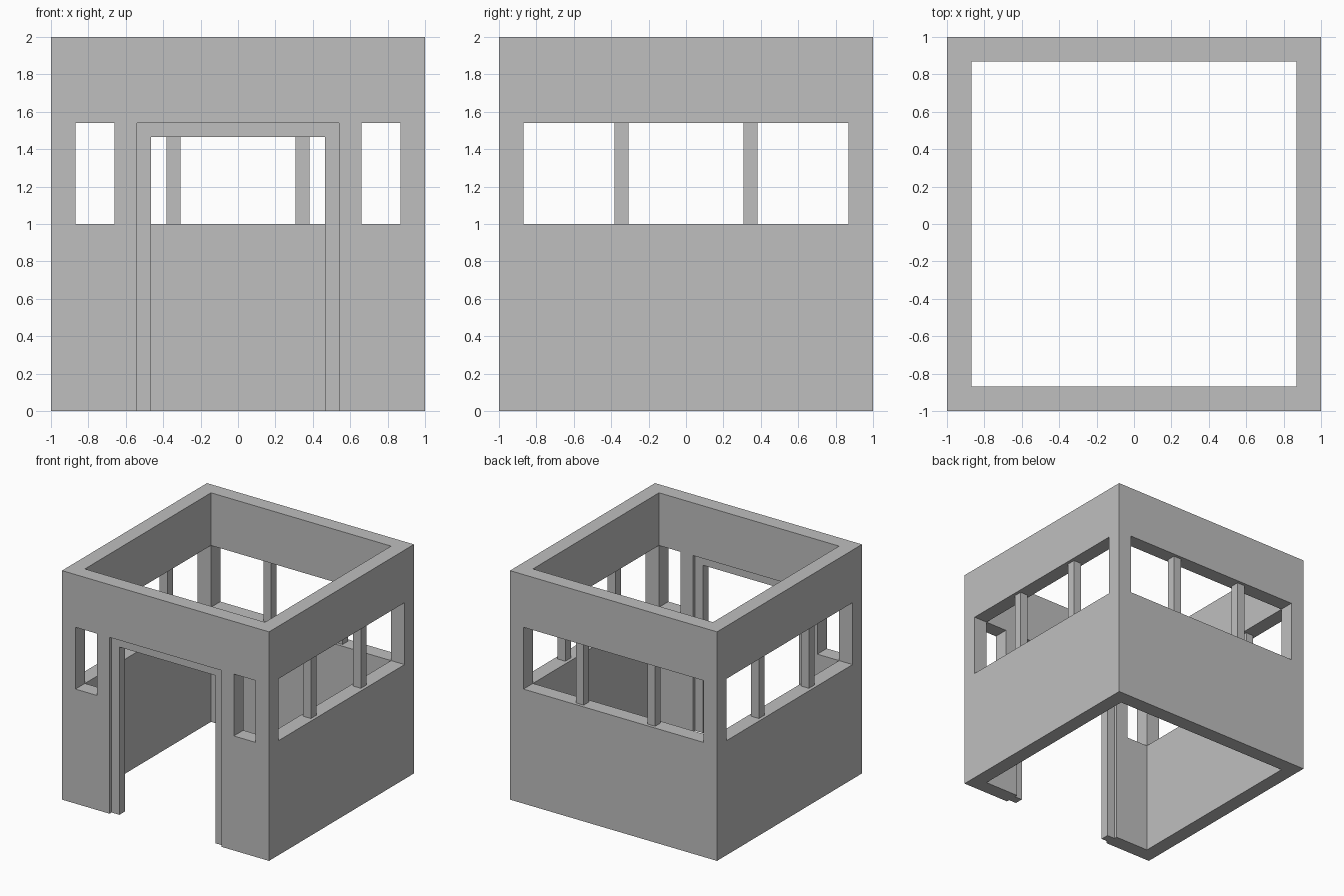
import bpy
import bmesh
from mathutils import Vector

cube = bpy.data.objects.get("Cube")
if cube:
    bpy.data.objects.remove(cube, do_unlink=True)

OUT = 1.0          # outer wall face
INN = 0.87         # inner wall face
SILL, HEAD, TOP = 1.0, 1.54, 2.0
DOOR = 0.54        # half width of the door opening
BAR = 0.075        # section of mullions and door frame
MID = (OUT + INN) / 2

grey = bpy.data.materials.new("plain_grey")
grey.use_nodes = True
grey.diffuse_color = (0.52, 0.52, 0.52, 1)
grey.node_tree.nodes["Principled BSDF"].inputs["Base Color"].default_value = grey.diffuse_color


def finish(name, bm):
    """Turn a bmesh into a named grey object."""
    bmesh.ops.recalc_face_normals(bm, faces=bm.faces)
    mesh = bpy.data.meshes.new(name)
    bm.to_mesh(mesh)
    bm.free()
    mesh.materials.append(grey)
    obj = bpy.data.objects.new(name, mesh)
    bpy.context.scene.collection.objects.link(obj)
    return obj


def prism(name, outline, direction):
    """Extrude a flat outline along a direction."""
    bm = bmesh.new()
    face = bm.faces.new([bm.verts.new(p) for p in outline])
    result = bmesh.ops.extrude_face_region(bm, geom=[face], use_keep_orig=True)
    verts = [g for g in result["geom"] if isinstance(g, bmesh.types.BMVert)]
    bmesh.ops.translate(bm, verts=verts, vec=Vector(direction))
    return finish(name, bm)


def post(name, x0, x1, y0, y1):
    """Upright between sill and head."""
    outline = [(x0, y0, SILL), (x1, y0, SILL), (x1, y1, SILL), (x0, y1, SILL)]
    return prism(name, outline, (0, 0, HEAD - SILL))


def square(half, z):
    return [(-half, -half, z), (half, -half, z), (half, half, z), (-half, half, z)]


# Lower wall: a U-shaped plan, open at the doorway
right_half = [(DOOR, -INN), (DOOR, -OUT), (OUT, -OUT), (OUT, OUT)]
left_half = [(-x, y) for x, y in reversed(right_half)]
inner = [(-DOOR, -INN), (-INN, -INN), (-INN, INN), (INN, INN), (INN, -INN)]
plan = right_half + left_half + inner[1:]
prism("lower_wall", [(x, y, 0) for x, y in plan], (0, 0, SILL))

# Upper band: a square ring
bm = bmesh.new()
loops = [[bm.verts.new(p) for p in square(h, z)]
         for h, z in ((OUT, HEAD), (OUT, TOP), (INN, TOP), (INN, HEAD))]
for a, b in zip(loops, loops[1:] + loops[:1]):
    for i in range(4):
        j = (i + 1) % 4
        bm.faces.new((a[i], a[j], b[j], b[i]))
finish("upper_band", bm)

# Corner posts, door piers and slim mullions
for side, sx in (("right", -1), ("left", 1)):
    for end, sy in (("front", -1), ("back", 1)):
        post(f"corner_post_{end}_{side}", sx * INN, sx * OUT, sy * INN, sy * OUT)
        y = sy * 0.345
        post(f"side_mullion_{end}_{side}", sx * MID - BAR / 2, sx * MID + BAR / 2,
             y - BAR / 2, y + BAR / 2)
    post(f"door_pier_{side}", sx * DOOR, sx * 0.66, -OUT, -INN)
    x = sx * 0.345
    post(f"back_mullion_{side}", x - BAR / 2, x + BAR / 2, MID - BAR / 2, MID + BAR / 2)

# Door frame, set in the middle of the wall thickness
clear = DOOR - BAR
arch = [(-DOOR, 0), (-DOOR, HEAD), (DOOR, HEAD), (DOOR, 0),
        (clear, 0), (clear, HEAD - BAR), (-clear, HEAD - BAR), (-clear, 0)]
prism("door_frame", [(x, -MID - BAR / 2, z) for x, z in arch], (0, BAR, 0))
